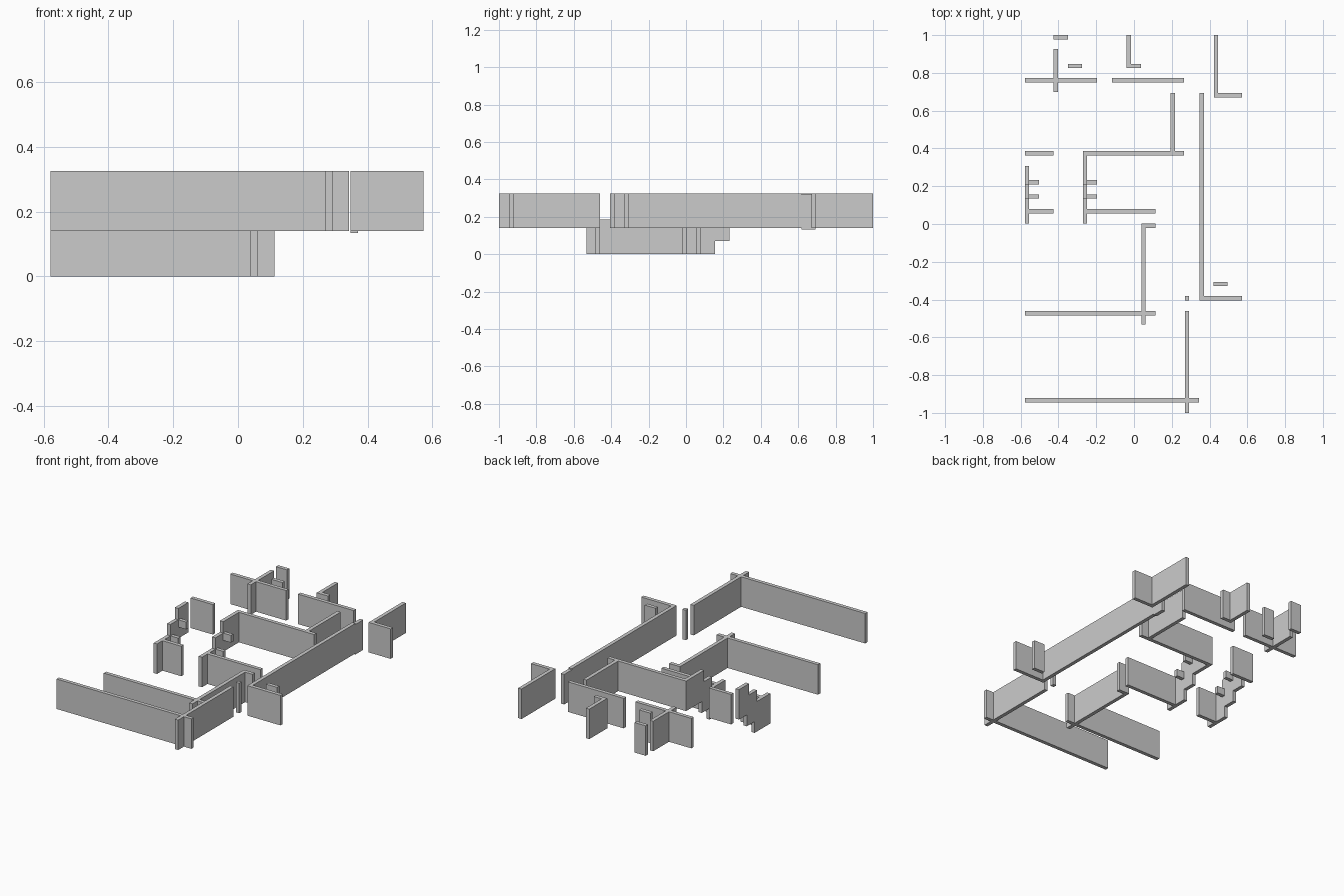
import bpy, bmesh

if "Cube" in bpy.data.objects:
    bpy.data.objects.remove(bpy.data.objects["Cube"])

T = 0.023            # wall thickness
H = 0.185            # wall height
RISE = 0.07          # height gained per stair flight
UP = 2 * RISE        # base of the upper storey


def prism(name, profile, x0, x1):
    """Extrude a (y, z) outline along x."""
    bm = bmesh.new()
    face = bm.faces.new([bm.verts.new((x0, y, z)) for y, z in profile])
    res = bmesh.ops.extrude_face_region(bm, geom=[face])
    moved = [g for g in res["geom"] if isinstance(g, bmesh.types.BMVert)]
    bmesh.ops.translate(bm, verts=moved, vec=(x1 - x0, 0, 0))
    bmesh.ops.recalc_face_normals(bm, faces=bm.faces[:])
    mesh = bpy.data.meshes.new(name)
    bm.to_mesh(mesh)
    bm.free()
    obj = bpy.data.objects.new(name, mesh)
    bpy.context.collection.objects.link(obj)
    return obj


def box(name, x0, x1, y0, y1, z0, z1):
    prism(name, [(y0, z0), (y1, z0), (y1, z1), (y0, z1)], x0, x1)


def wall_x(name, x0, x1, y, z=UP, h=H):
    """Wall running along x; y is its front face."""
    box(name, x0, x1, y, y + T, z, z + h)


def wall_y(name, x, y0, y1, z=UP, h=H):
    """Wall running along y; x is its left face."""
    box(name, x, x + T, y0, y1, z, z + h)


L = -0.578           # left edge of the plan
S = -0.271           # right side of the stairwell

# Upper storey, front
wall_x("front_wall", L, 0.343, -0.945)
wall_y("front_side_wall", 0.269, -1.0, -0.46)
wall_y("front_door_post", 0.269, -0.405, -0.382)

# Upper storey, right side
wall_y("long_right_wall", 0.347, -0.405, 0.617)
wall_y("long_right_wall_end", 0.347, 0.617, 0.693, UP - 0.007)
wall_x("right_front_wall", 0.347, 0.573, -0.405)
wall_x("right_short_wall", 0.422, 0.496, -0.329)
wall_y("right_back_side_wall", 0.423, 0.67, 1.0)
wall_x("right_back_wall", 0.423, 0.573, 0.67)

# Upper storey, back
wall_y("back_middle_side_wall", -0.04, 0.825, 1.0)
wall_x("back_middle_short_wall", -0.04, 0.036, 0.825)
wall_x("back_corridor_wall_right", -0.116, 0.265, 0.75)
wall_x("back_corridor_wall_left", L, -0.196, 0.75)
wall_y("back_left_cross_wall", -0.425, 0.699, 0.927)
wall_x("back_left_end_wall", -0.425, -0.35, 0.977)
wall_x("back_left_short_wall", -0.35, -0.275, 0.825)
wall_y("middle_side_wall", 0.193, 0.363, 0.693)
wall_x("middle_wall", S, 0.265, 0.363)
wall_x("stair_head_wall", L, -0.426, 0.363)

# Stairwell side walls: stepped band, plus small lintels at every rise
for side, x, y_end in (("left", L, 0.308), ("right", S, 0.386)):
    profile = [(0.003, 0), (0.156, 0), (0.156, RISE), (0.233, RISE),
               (0.233, UP), (y_end, UP), (y_end, UP + H), (0.21, UP + H),
               (0.21, RISE + H), (0.134, RISE + H), (0.134, H), (0.003, H)]
    prism("stair_wall_" + side, profile, x, x + T)
    for i, y in enumerate((0.134, 0.21)):
        top = H + i * RISE
        wall_x(f"stair_lintel_{side}_{i + 1}", x, x + 0.076, y, top - 0.045, 0.045)

# Lower storey
wall_x("stair_foot_wall_left", L, -0.426, 0.056, 0)
wall_x("stair_foot_wall_right", S, 0.113, 0.056, 0)
wall_y("lower_side_wall", 0.039, -0.533, 0.003, 0)
wall_x("lower_short_wall", 0.039, 0.113, -0.02, 0)
wall_x("lower_front_wall", L, 0.113, -0.484, 0)
